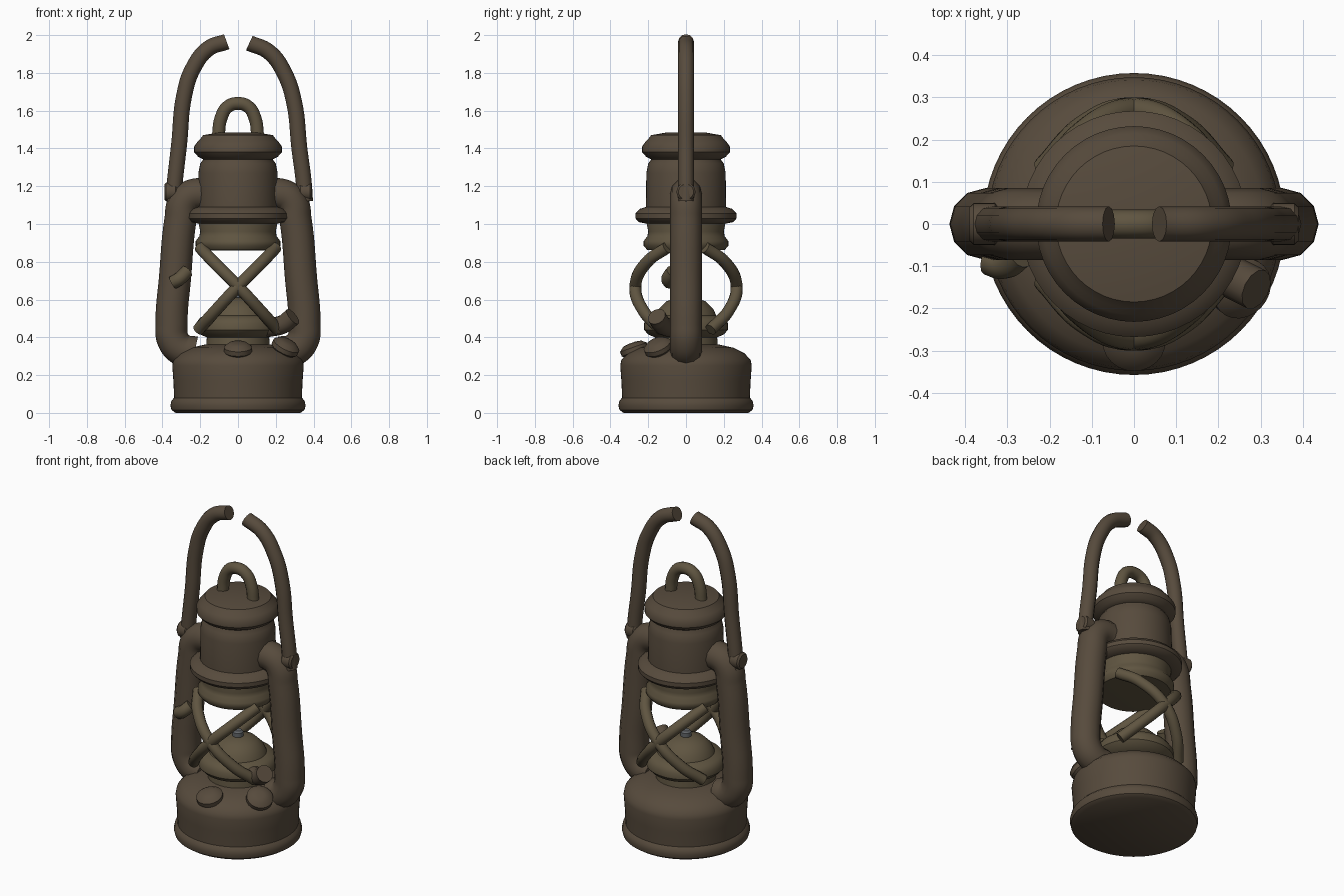
import bpy, bmesh, math
from mathutils import Vector

if "Cube" in bpy.data.objects:
    bpy.data.objects.remove(bpy.data.objects["Cube"])


def material(name, rgb):
    m = bpy.data.materials.new(name)
    m.diffuse_color = (*rgb, 1)
    m.use_nodes = True
    m.node_tree.nodes["Principled BSDF"].inputs["Base Color"].default_value = m.diffuse_color
    return m


IRON = material("aged_iron", (0.095, 0.070, 0.046))
BRASS = material("dull_brass", (0.115, 0.090, 0.052))
WICK = material("wick_grey", (0.12, 0.13, 0.14))


def finish(ob, mat):
    ob.data.materials.clear()
    ob.data.materials.append(mat)
    bpy.ops.object.select_all(action='DESELECT')
    ob.select_set(True)
    bpy.context.view_layer.objects.active = ob
    bpy.ops.object.shade_smooth_by_angle(angle=math.radians(40))
    return ob


def lathe(name, profile, mat=IRON, loc=(0, 0, 0), axis=(0, 0, 1), segs=48):
    """Revolve (radius, height) points around an axis and close both ends."""
    bm = bmesh.new()
    rings = [[bm.verts.new((r * math.cos(2 * math.pi * i / segs),
                            r * math.sin(2 * math.pi * i / segs), z))
              for i in range(segs)] for r, z in profile]
    for a, b in zip(rings, rings[1:]):
        for i in range(segs):
            j = (i + 1) % segs
            bm.faces.new((a[i], a[j], b[j], b[i]))
    bm.faces.new(rings[0][::-1])
    bm.faces.new(rings[-1])
    me = bpy.data.meshes.new(name)
    bm.to_mesh(me)
    bm.free()
    ob = bpy.data.objects.new(name, me)
    bpy.context.collection.objects.link(ob)
    ob.location = loc
    ob.rotation_euler = Vector((0, 0, 1)).rotation_difference(Vector(axis)).to_euler()
    return finish(ob, mat)


def tube(name, points, radius, mat=IRON):
    """Round bar along a smooth path, turned into a mesh."""
    cu = bpy.data.curves.new(name, 'CURVE')
    cu.dimensions = '3D'
    cu.bevel_depth = radius
    cu.bevel_resolution = 4
    cu.resolution_u = 8
    cu.use_fill_caps = True
    sp = cu.splines.new('BEZIER')
    sp.bezier_points.add(len(points) - 1)
    for bp, p in zip(sp.bezier_points, points):
        bp.co = p
        bp.handle_left_type = bp.handle_right_type = 'AUTO'
    ob = bpy.data.objects.new(name, cu)
    bpy.context.collection.objects.link(ob)
    bpy.ops.object.select_all(action='DESELECT')
    ob.select_set(True)
    bpy.context.view_layer.objects.active = ob
    bpy.ops.object.convert(target='MESH')
    return finish(bpy.context.view_layer.objects.active, mat)


# Fuel tank with bottom lip and rounded shoulder
lathe("fuel_tank", [(0.33, 0), (0.352, 0.015), (0.358, 0.04), (0.352, 0.065),
                    (0.338, 0.08), (0.342, 0.17), (0.348, 0.25), (0.342, 0.28),
                    (0.31, 0.315), (0.25, 0.345), (0.16, 0.365)], segs=64)

# Burner: neck, gallery plate and dome
lathe("burner", [(0.17, 0.34), (0.165, 0.40), (0.20, 0.415), (0.222, 0.44),
                 (0.222, 0.475), (0.20, 0.505), (0.16, 0.515), (0.145, 0.55),
                 (0.105, 0.59), (0.05, 0.61)], BRASS)
lathe("wick", [(0.03, 0.60), (0.03, 0.635), (0.02, 0.645)], WICK, segs=16)

# Globe holder and chimney with rolled rings
lathe("globe_holder", [(0.15, 0.86), (0.205, 0.862), (0.224, 0.885), (0.224, 0.91),
                       (0.205, 0.935), (0.20, 0.96), (0.21, 1.01), (0.20, 1.05)], BRASS)
lathe("chimney", [(0.20, 1.00), (0.25, 1.01), (0.268, 1.03), (0.268, 1.055),
                  (0.245, 1.08), (0.212, 1.09), (0.21, 1.27), (0.20, 1.32),
                  (0.185, 1.34), (0.185, 1.38)])
lathe("chimney_cap", [(0.18, 1.34), (0.21, 1.355), (0.232, 1.38), (0.232, 1.41),
                      (0.215, 1.435), (0.20, 1.45), (0.185, 1.47), (0.10, 1.485)])

# Lifting ring on the cap
tube("cap_ring", [(-0.105, 0, 1.46), (-0.09, 0, 1.56), (-0.055, 0, 1.62), (0, 0, 1.638),
                  (0.055, 0, 1.62), (0.09, 0, 1.56), (0.105, 0, 1.46)], 0.034, BRASS)

# Side air tubes with bail pivots
for side, s in (("left", -1), ("right", 1)):
    path = [(0.14, 1.15), (0.23, 1.155), (0.283, 1.12), (0.305, 1.02), (0.333, 0.72),
            (0.352, 0.47), (0.345, 0.39), (0.30, 0.335), (0.23, 0.32)]
    tube(side + "_air_tube", [(s * x, 0, z) for x, z in path], 0.085)
    lathe(side + "_bail_pivot", [(0.04, 0), (0.05, 0.01), (0.05, 0.06), (0.04, 0.07)],
          IRON, (s * 0.32, 0, 1.17), (s, 0, 0), 24)

# Broken carrying bail, uneven halves
tube("left_bail", [(-0.345, 0, 1.12), (-0.335, 0, 1.22), (-0.312, 0, 1.42),
                   (-0.285, 0, 1.68), (-0.24, 0, 1.82), (-0.155, 0, 1.93),
                   (-0.06, 0, 1.965)], 0.042)
tube("right_bail", [(0.355, 0, 1.12), (0.348, 0, 1.22), (0.325, 0, 1.40),
                    (0.298, 0, 1.64), (0.25, 0, 1.79), (0.165, 0, 1.91),
                    (0.06, 0, 1.958)], 0.042)

# Crossed guard wires, front and back
for where, d in (("front", -1), ("back", 1)):
    for n, s in enumerate((-1, 1)):
        pts = [(0.20, 0.10, 0.875), (0.13, 0.205, 0.80), (0.0, 0.268, 0.67),
               (-0.12, 0.225, 0.54), (-0.21, 0.13, 0.44)]
        tube(f"{where}_guard_wire_{n + 1}", [(s * x, d * y, z) for x, y, z in pts],
             0.032, BRASS)

# Filler caps on the tank and lifting lever on the left tube
knob = [(0.06, 0), (0.075, 0.015), (0.075, 0.04), (0.05, 0.06), (0.02, 0.065)]
lathe("filler_cap", knob, IRON, (0.0, -0.265, 0.31), (0, -0.35, 1), 24)
lathe("side_filler_cap", knob, IRON, (0.24, -0.14, 0.325), (0.5, -0.4, 1), 24)
tube("wick_adjuster", [(0.15, -0.09, 0.45), (0.24, -0.13, 0.47), (0.29, -0.155, 0.51)],
     0.05)
tube("lift_lever", [(-0.27, -0.07, 0.75), (-0.31, -0.095, 0.71), (-0.345, -0.085, 0.69)],
     0.036, BRASS)
